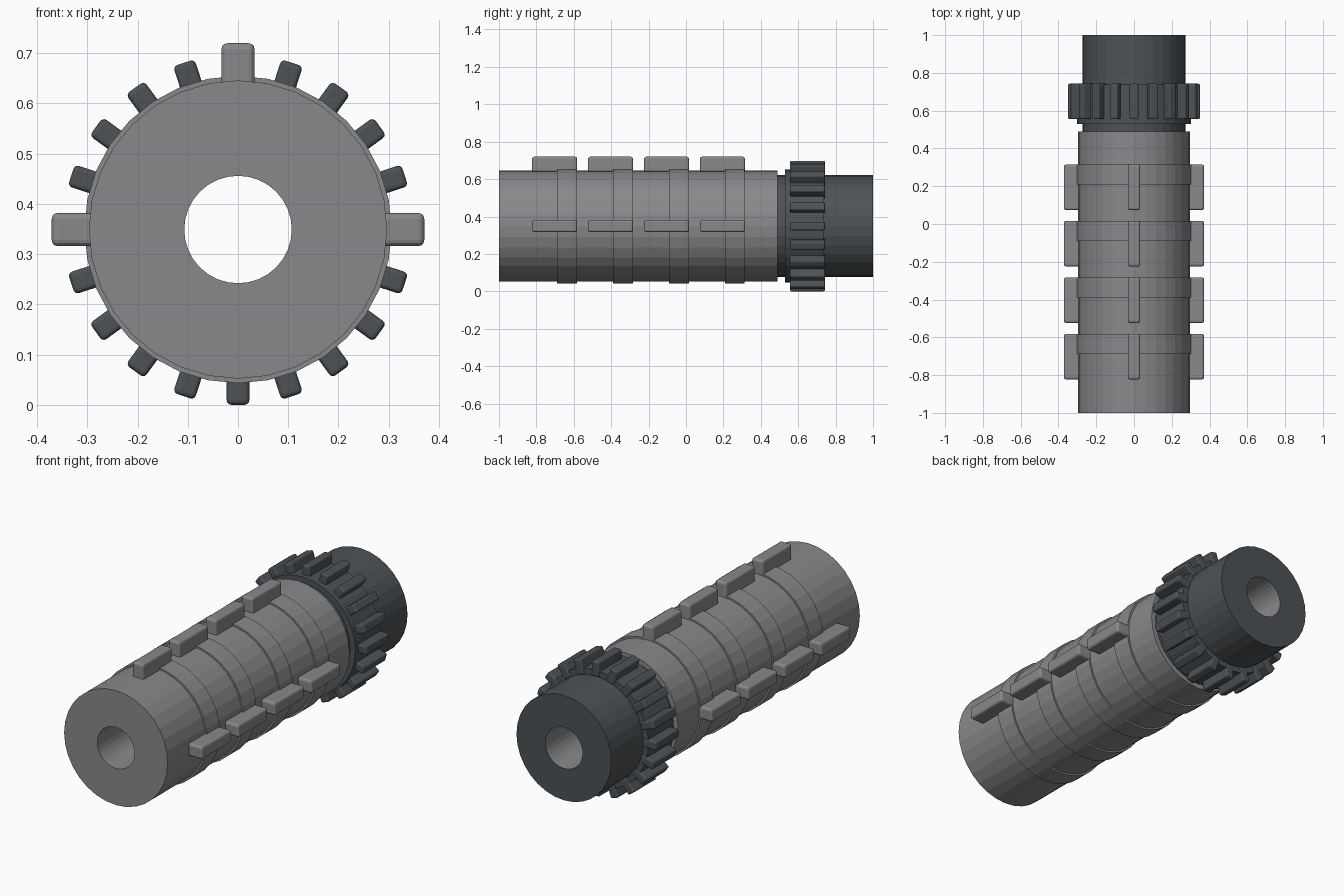
import bpy, bmesh, math
from mathutils import Matrix, Vector

if "Cube" in bpy.data.objects:
    bpy.data.objects.remove(bpy.data.objects["Cube"])

CZ = 0.349      # height of the long axis
SIDES = 32
BORE = 0.107


def material(name, rgb):
    m = bpy.data.materials.new(name)
    m.diffuse_color = (*rgb, 1)
    m.use_nodes = True
    m.node_tree.nodes["Principled BSDF"].inputs["Base Color"].default_value = m.diffuse_color
    return m


grey = material("mid grey", (0.25, 0.25, 0.26))
dark = material("dark slate", (0.075, 0.085, 0.092))


def finish(bm, name, mats):
    bmesh.ops.recalc_face_normals(bm, faces=bm.faces)
    me = bpy.data.meshes.new(name)
    bm.to_mesh(me)
    bm.free()
    for m in mats:
        me.materials.append(m)
    ob = bpy.data.objects.new(name, me)
    bpy.context.collection.objects.link(ob)
    return ob


def tube(name, y0, y1, outer, inner, mats):
    """Faceted tube along y; the inner wall takes the last material."""
    bm = bmesh.new()
    profile = [(inner, y0), (outer, y0), (outer, y1), (inner, y1)]
    rings = []
    for i in range(SIDES):
        a = 2 * math.pi * i / SIDES
        rings.append([bm.verts.new((r * math.cos(a), y, CZ + r * math.sin(a)))
                      for r, y in profile])
    for i in range(SIDES):
        p, q = rings[i], rings[(i + 1) % SIDES]
        for k in range(4):
            n = (k + 1) % 4
            f = bm.faces.new((p[k], p[n], q[n], q[k]))
            if k == 3:
                f.material_index = len(mats) - 1
    return finish(bm, name, mats)


def block(name, angle, y0, y1, r0, r1, width, bevel, mat):
    """Rounded block standing out from the axis at the given angle."""
    bm = bmesh.new()
    bmesh.ops.create_cube(bm, size=1)
    bmesh.ops.scale(bm, vec=Vector((r1 - r0, y1 - y0, width)), verts=bm.verts)
    bmesh.ops.translate(bm, vec=Vector(((r0 + r1) / 2, (y0 + y1) / 2, 0)), verts=bm.verts)
    bmesh.ops.bevel(bm, geom=bm.edges[:], offset=bevel, segments=3, profile=0.5,
                    affect='EDGES')
    bm.transform(Matrix.Translation((0, 0, CZ)) @ Matrix.Rotation(-angle, 4, 'Y'))
    return finish(bm, name, [mat])


# Main barrel and the narrower rear sleeve, sharing one bore
tube("barrel", -1.0, 0.49, 0.297, BORE, [grey])
tube("rear_sleeve", 0.49, 1.0, 0.272, BORE, [dark, grey])

# Raised bands, each with lugs on the top and both sides
for i in range(4):
    end = -0.583 + 0.299 * i
    tube(f"band_{i + 1}", end - 0.106, end, 0.306, 0.28, [grey])
    for side, deg in (("right", 0), ("top", 90), ("left", 180)):
        block(f"lug_{side}_{i + 1}", math.radians(deg), end - 0.24, end + 0.001,
              0.26, 0.371, 0.066, 0.012, grey)

# Toothed locking ring
tube("locking_ring", 0.53, 0.738, 0.302, 0.26, [dark])
for i in range(20):
    block(f"ring_tooth_{i + 1}", math.radians(18 * i), 0.555, 0.743,
          0.27, 0.349, 0.045, 0.009, dark)
